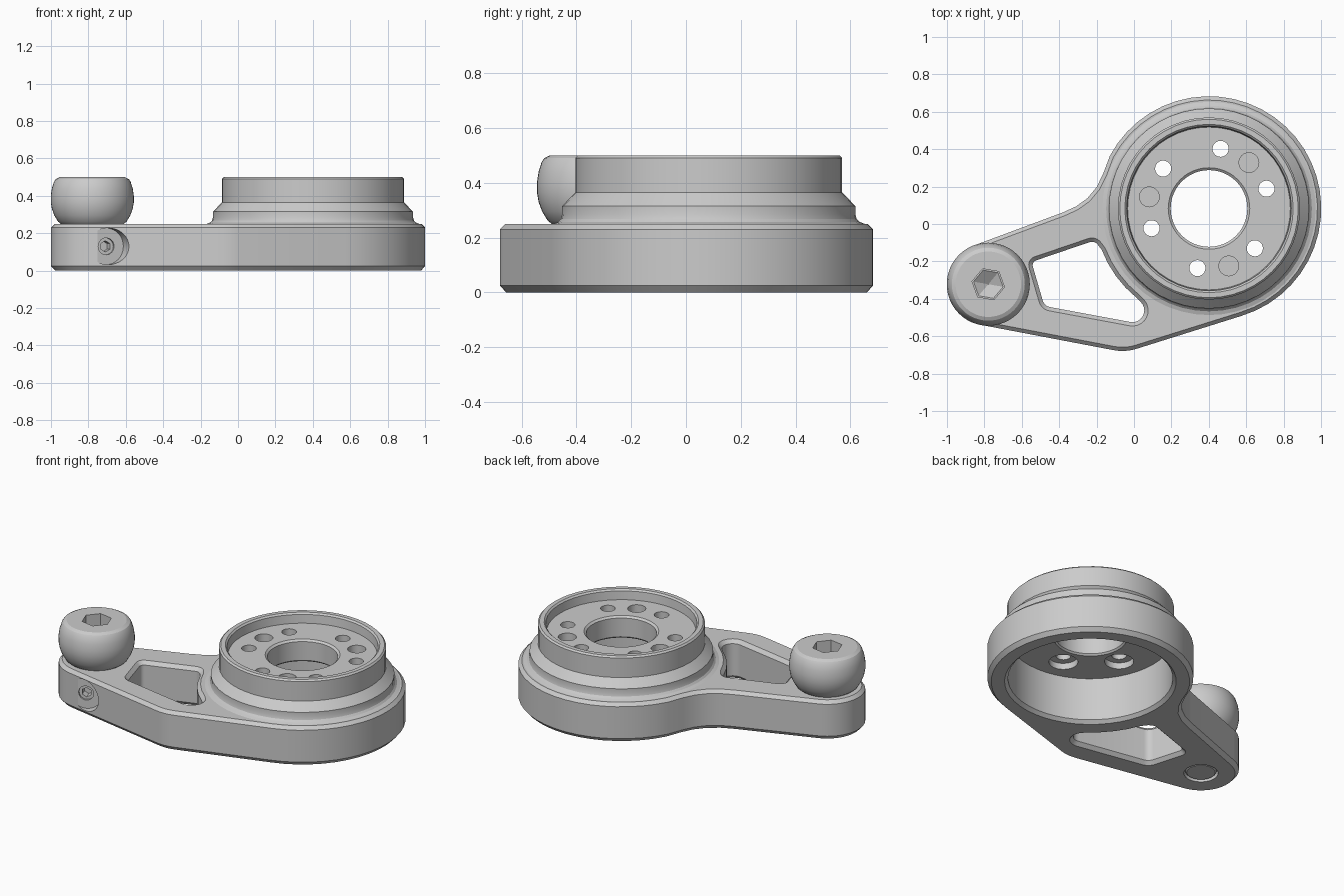
import bpy, bmesh
from math import radians, cos, sin
from mathutils import Matrix, Vector

cube = bpy.data.objects.get("Cube")
if cube:
    bpy.data.objects.remove(cube)

grey = bpy.data.materials.new("machined_grey")
grey.use_nodes = True
grey.diffuse_color = (0.6, 0.6, 0.6, 1)
grey.node_tree.nodes["Principled BSDF"].inputs["Base Color"].default_value = (0.6, 0.6, 0.6, 1)

HUB = Vector((0.401, 0.083, 0))
STUD = Vector((-0.779, -0.322, 0))
UP = Vector((0, 0, 1))


def finish(name, bm):
    bm.normal_update()
    bmesh.ops.recalc_face_normals(bm, faces=bm.faces)
    if bm.calc_volume(signed=True) < 0:
        bmesh.ops.reverse_faces(bm, faces=bm.faces)
    mesh = bpy.data.meshes.new(name)
    bm.to_mesh(mesh)
    bm.free()
    mesh.materials.append(grey)
    obj = bpy.data.objects.new(name, mesh)
    bpy.context.collection.objects.link(obj)
    return obj


def lathe(name, profile, centre, segs=48):
    """Ring or solid from (radius, height) points; radius 0 becomes a capped end."""
    bm = bmesh.new()
    rings = [[bm.verts.new((centre.x + r * cos(radians(360 * i / segs)),
                            centre.y + r * sin(radians(360 * i / segs)), z))
              for i in range(segs)] for r, z in profile if r > 0]
    pairs = list(zip(rings, rings[1:]))
    if profile[0][0] == 0:
        bm.faces.new(rings[0])
        bm.faces.new(rings[-1])
    else:
        pairs.append((rings[-1], rings[0]))
    for a, b in pairs:
        for i in range(segs):
            bm.faces.new((a[i - 1], a[i], b[i], b[i - 1]))
    return finish(name, bm)


def rod(r, z0, z1, centre, segs=32, axis=UP, phase=0, tip=None):
    """Straight or tapered cutter running from z0 to z1 along an axis."""
    bm = bmesh.new()
    turn = axis.to_track_quat('Z', 'Y').to_matrix().to_4x4()
    place = (Matrix.Translation(centre + axis * (z0 + z1) / 2) @ turn
             @ Matrix.Rotation(radians(phase), 4, 'Z'))
    bmesh.ops.create_cone(bm, cap_ends=True, segments=segs, radius1=r if tip is None else tip,
                          radius2=r, depth=z1 - z0, matrix=place)
    return finish("cutter", bm)


def arc(x, y, r, start, end, step=7.5):
    n = max(2, round(abs(end - start) / step))
    angles = [radians(start + (end - start) * i / n) for i in range(n + 1)]
    return [(x + r * cos(a), y + r * sin(a)) for a in angles]


def loft(name, outline, levels):
    """Stack a counter-clockwise outline at (height, outward offset) levels."""
    pts = [Vector(p) for p in outline]
    n = len(pts)
    mitres = []
    for i in range(n):
        d0 = (pts[i] - pts[i - 1]).normalized()
        d1 = (pts[(i + 1) % n] - pts[i]).normalized()
        n0, n1 = Vector((d0.y, -d0.x)), Vector((d1.y, -d1.x))
        mitres.append((n0 + n1) / (1 + n0.dot(n1)))
    bm = bmesh.new()
    rings = [[bm.verts.new((*(p + m * off), z)) for p, m in zip(pts, mitres)]
             for z, off in levels]
    for a, b in zip(rings, rings[1:]):
        for i in range(n):
            bm.faces.new((a[i - 1], a[i], b[i], b[i - 1]))
    bm.faces.new(rings[0])
    bm.faces.new(rings[-1])
    return finish(name, bm)


def carve(obj, cutters):
    """Subtract the cutters, bake the result and remove them."""
    for c in cutters:
        mod = obj.modifiers.new("cut", 'BOOLEAN')
        mod.operation, mod.solver, mod.object = 'DIFFERENCE', 'EXACT', c
    bpy.context.view_layer.update()
    graph = bpy.context.evaluated_depsgraph_get()
    mesh = bpy.data.meshes.new_from_object(obj.evaluated_get(graph))
    obj.modifiers.clear()
    obj.data = mesh
    for c in cutters:
        bpy.data.objects.remove(c)


# Arm plate: large round end, waisted side, small round end, blunt corner
outline = arc(HUB.x, HUB.y, 0.6, -73, 152)
outline += [(-0.165, 0.268), (-0.2, 0.197), (-0.25, 0.137), (-0.31, 0.094), (-0.38, 0.062)]
outline += arc(STUD.x, STUD.y, 0.221, 110, 259)
outline += arc(-0.062, -0.429, 0.25, 259, 287)
arm = loft("arm_plate", outline, [(0, -0.022), (0.025, 0), (0.23, 0), (0.25, -0.02)])

# Lightening window following the hub, with rounded corners
window = arc(-0.225, -0.135, 0.04, 30, 110, 16)
window += arc(-0.515, -0.22, 0.027, 110, 195, 17)
window += arc(-0.44, -0.395, 0.05, 195, 260, 13)
window += arc(-0.008, -0.462, 0.063, -100, 45, 15)
window += arc(HUB.x, HUB.y, 0.615, 231, 201)
pocket = loft("cutter", window, [(-0.01, 0.03), (0.022, 0), (0.228, 0), (0.26, 0.03)])

# Angled spot face and set screw socket, hub bore, stud hole underneath
screw_axis = Vector((0.342, -0.94, 0)).normalized()
screw = Vector((-0.705, -0.535, 0.13))
carve(arm, [pocket,
            rod(0.5, -0.1, 0.4, HUB, 48),
            rod(0.1, -0.1, 0.03, STUD),
            rod(0.098, 0, 0.2, screw, axis=screw_axis),
            rod(0.045, -0.012, 0.1, screw, axis=screw_axis),
            rod(0.03, -0.06, 0.1, screw, 6, axis=screw_axis)])

# Hub: stepped collar with shallow top recess and deep cavity underneath
hub = lathe("hub", [(0.5, 0), (0.48, 0.02), (0.48, 0.295), (0.215, 0.295), (0.205, 0.305),
                    (0.205, 0.425), (0.218, 0.436), (0.435, 0.436), (0.44, 0.49),
                    (0.45, 0.5), (0.477, 0.5), (0.487, 0.49), (0.487, 0.365),
                    (0.535, 0.315), (0.535, 0.285), (0.54, 0.268), (0.55, 0.257),
                    (0.57, 0.25), (0.57, 0.24), (0.5, 0.24)], HUB)

# Three groups: a blind dowel hole between two counterbored screw holes
holes = []
for base in (49, 169, 289):
    for turn in (-30, 0, 30):
        a = radians(base + turn)
        spot = HUB + Vector((cos(a), sin(a), 0)) * 0.325
        if turn:
            holes += [rod(0.043, 0.2, 0.6, spot, 24), rod(0.085, 0.2, 0.335, spot, 24)]
        else:
            holes.append(rod(0.053, 0.36, 0.6, spot, 24))
carve(hub, holes)

# Truncated ball with hex socket ending in a drill point
ball = lathe("ball_stud", [(0, 0.25), (0.168, 0.25), (0.183, 0.262), (0.203, 0.295),
                           (0.216, 0.33), (0.222, 0.365), (0.222, 0.4), (0.216, 0.44),
                           (0.205, 0.475), (0.195, 0.49), (0.175, 0.5), (0, 0.5)], STUD)
carve(ball, [rod(0.088, 0.42, 0.6, STUD, 6, phase=20),
             rod(0.088, 0.37, 0.425, STUD, 6, phase=20, tip=0.002)])

# Stud end showing below the arm
stud_end = lathe("stud_end", [(0, 0.006), (0.083, 0.006), (0.09, 0.013), (0.09, 0.05), (0, 0.05)],
                 STUD, 32)

# Smooth curved walls, keep machined edges sharp
for obj in (arm, hub, ball, stud_end):
    obj.data.shade_smooth()
    obj.data.set_sharp_from_angle(angle=radians(25))
